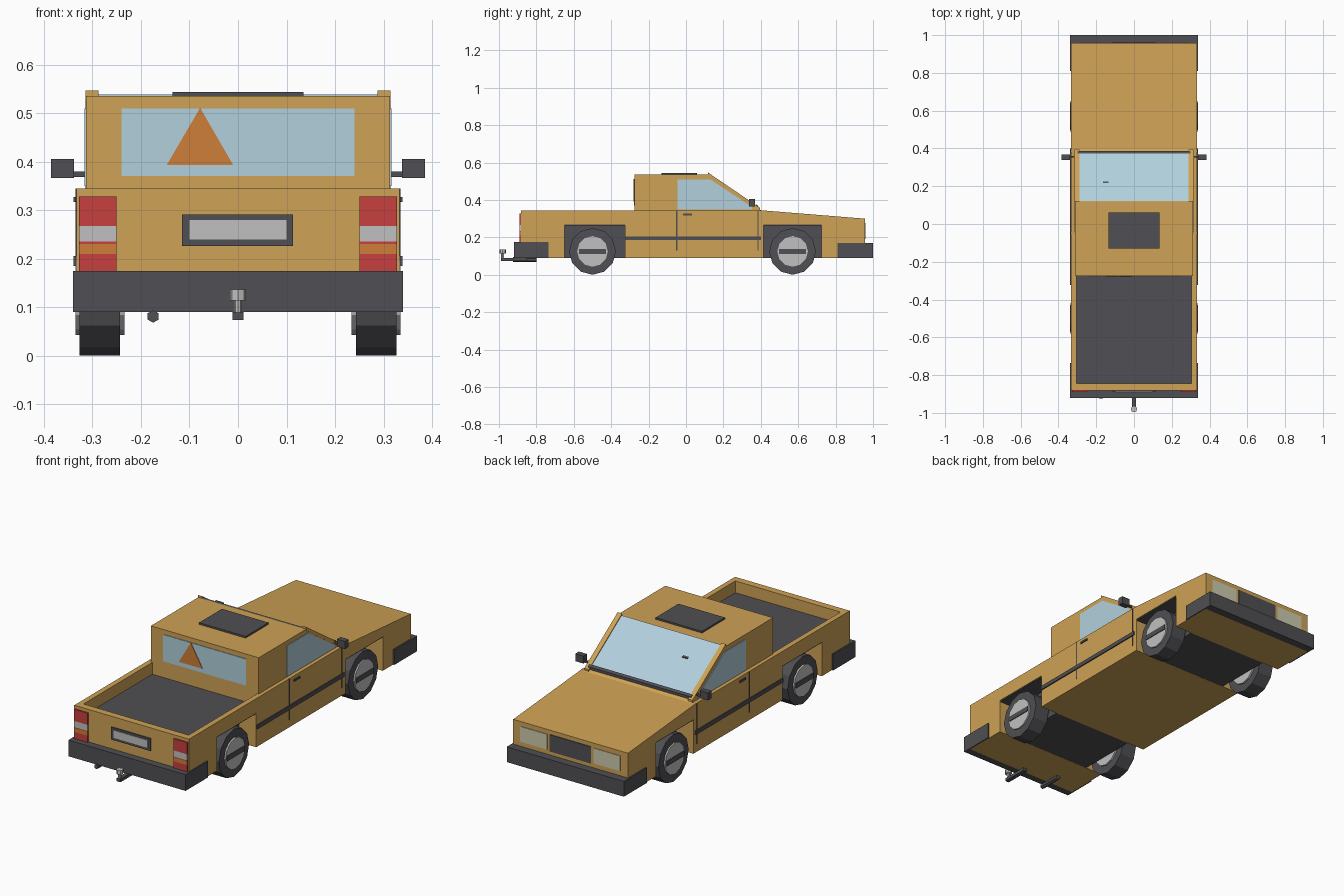
import bpy, bmesh, math

cube = bpy.data.objects.get("Cube")
if cube:
    bpy.data.objects.remove(cube, do_unlink=True)


def material(name, r, g, b):
    m = bpy.data.materials.new(name)
    m.use_nodes = True
    m.diffuse_color = (r, g, b, 1)
    m.node_tree.nodes["Principled BSDF"].inputs["Base Color"].default_value = (r, g, b, 1)
    return m


PAINT = material("ochre paint", .62, .36, .092)
DARK = material("dark plastic", .08, .078, .087)
GLASS = material("pale blue glass", .44, .63, .72)
STEEL = material("light grey", .53, .53, .53)
RED = material("red lamp", .58, .05, .05)
ORANGE = material("orange", .62, .21, .04)
CREAM = material("cream lamp", .6, .6, .42)


def prism(name, pts, axis, a, b, mat):
    """Extrude a 2D outline from a to b: along x (points are y,z), y (x,z) or z (x,y)."""
    i = "xyz".index(axis)
    bm = bmesh.new()
    rings = []
    for d in (a, b):
        ring = []
        for p in pts:
            co = list(p)
            co.insert(i, d)
            ring.append(bm.verts.new(co))
        rings.append(ring)
        bm.faces.new(ring)
    n = len(pts)
    for k in range(n):
        j = (k + 1) % n
        bm.faces.new((rings[0][k], rings[0][j], rings[1][j], rings[1][k]))
    bmesh.ops.recalc_face_normals(bm, faces=bm.faces)
    me = bpy.data.meshes.new(name)
    bm.to_mesh(me)
    bm.free()
    me.materials.append(mat)
    ob = bpy.data.objects.new(name, me)
    bpy.context.collection.objects.link(ob)
    return ob


def box(name, x0, x1, y0, y1, z0, z1, mat):
    return prism(name, [(x0, y0), (x1, y0), (x1, y1), (x0, y1)], "z", z0, z1, mat)


def circle(u, v, r, n=12):
    return [(u + r * math.sin(2 * math.pi * k / n), v - r * math.cos(2 * math.pi * k / n))
            for k in range(n)]


W = .333        # half width of the body
C = .313        # half width of the cab
FLOOR = .09     # underside height
RAIL = .345     # top of the bed and the doors
WELLS = ((-.65, -.325), (.415, .725))
AXLES = (-.5, .57)

# Lower body: side outline with both wheel openings
outline = [(-.882, FLOOR)]
for y0, y1 in WELLS:
    outline += [(y0, FLOOR), (y0, .27), (y1, .27), (y1, FLOOR)]
outline += [(.957, FLOOR), (.957, .30), (.40, RAIL), (-.882, RAIL)]
body = prism("body", outline, "x", -W, W, PAINT)

# Open cargo bed
cutter = box("bed_cutter", -.305, .305, -.845, -.275, .28, .5, PAINT)
cut = body.modifiers.new("bed", "BOOLEAN")
cut.operation = "DIFFERENCE"
cut.solver = "EXACT"
cut.object = cutter
bpy.context.view_layer.objects.active = body
bpy.ops.object.modifier_apply(modifier="bed")
bpy.data.objects.remove(cutter, do_unlink=True)
box("bed_liner", -.304, .304, -.844, -.276, .279, .284, DARK)

# Inner wheel housings
for label, (y0, y1) in zip(("rear", "front"), WELLS):
    box(label + "_wheel_housing", -.233, .233, y0, y1, FLOOR + .001, .268, DARK)
    box(label + "_wheel_housing_top", -W + .003, W - .003, y0, y1, .264, .269, DARK)

# Cab, windscreen and pillars
prism("cab", [(-.275, RAIL - .03), (-.275, .535), (.12, .535), (.40, RAIL), (.40, RAIL - .03)],
      "x", -C, C, PAINT)


def slope_strip(name, x0, x1, y0, y1, lift, mat):
    def z(y):
        return .535 - (y - .12) * .19 / .28
    prism(name, [(y0, z(y0) - .01), (y0, z(y0) + lift), (y1, z(y1) + lift), (y1, z(y1) - .01)],
          "x", x0, x1, mat)


slope_strip("windscreen", -.288, .288, .122, .385, .005, GLASS)
slope_strip("wiper", -.3, .3, .374, .386, .014, DARK)
slope_strip("windscreen_mark", -.165, -.135, .216, .224, .009, DARK)
box("roof_hatch", -.135, .135, -.13, .06, .53, .544, DARK)

# Rear window with warning triangle
box("rear_window", -.24, .24, -.278, -.27, .37, .51, GLASS)
prism("warning_triangle", [(-.147, .393), (-.01, .393), (-.078, .511)], "y", -.281, -.274, ORANGE)

# Tailgate plate
box("plate_frame", -.115, .113, -.888, -.88, .226, .291, DARK)
box("plate", -.1, .1, -.891, -.884, .24, .28, STEEL)

# Grille
box("grille", -.12, .12, .95, .961, .19, .278, DARK)

# Mirrored parts
window = [(-.045, .35), (-.045, .51), (.13, .51), (.352, .363), (.352, .35)]
lamp_bands = ((.175, .21, RED), (.21, .23, ORANGE), (.23, .235, RED), (.235, .267, STEEL), (.267, .328, RED))
for side, s in (("left", 1), ("right", -1)):
    def sbox(name, x0, x1, *rest):
        return box(side + "_" + name, s * x0, s * x1, *rest)

    slope_strip(side + "_pillar", s * .288, s * (C + .001), .118, .395, .01, PAINT)
    prism(side + "_side_window", window, "x", s * (C - .005), s * (C + .003), GLASS)

    # Door gaps, handle and rubbing strip
    sbox("door_gap_rear", W - .005, W + .002, -.053, -.046, .13, RAIL, DARK)
    sbox("door_gap_front", W - .005, W + .002, .382, .388, .13, RAIL, DARK)
    sbox("door_handle", W - .005, W + .006, -.015, .033, .317, .327, DARK)
    sbox("side_strip", W - .005, W + .006, -.323, .40, .185, .206, DARK)

    # Door mirror on a short arm
    sbox("mirror_arm", C - .01, .345, .352, .36, .368, .38, DARK)
    sbox("mirror", .338, .385, .338, .368, .366, .405, DARK)

    # Lamps
    for k, (z0, z1, mat) in enumerate(lamp_bands):
        sbox("tail_lamp_%d" % k, .25, .328, -.89, -.878, z0, z1, mat)
    sbox("headlamp", .135, .29, .95, .96, .195, .275, CREAM)

    # Bumper ends
    sbox("rear_bumper_end", W - .005, .34, -.885, -.735, FLOOR, .175, DARK)
    sbox("front_bumper_end", W - .005, .34, .81, .96, FLOOR, .17, DARK)

    # Wheels with hubs and cross bars
    for label, y in zip(("rear", "front"), AXLES):
        name = side + "_" + label
        prism(name + "_tyre", circle(y, .125, .125), "x", s * .243, s * .327, DARK)
        prism(name + "_hub", circle(y, .125, .082), "x", s * .234, s * .335, STEEL)
        sbox(label + "_hub_bar", .33, .339, y - .072, y + .072, .112, .138, DARK)

# Bumpers
box("rear_bumper", -.34, .34, -.92, -.88, FLOOR, .175, DARK)
box("front_bumper", -.34, .34, .957, 1.0, FLOOR, .17, DARK)

# Tow hitch and exhaust
box("tow_bar", -.011, .011, -.99, -.85, .074, .09, DARK)
prism("tow_stem", circle(0, -.98, .008, 8), "z", .088, .118, STEEL)
prism("tow_ball", circle(0, -.98, .017, 8), "z", .114, .136, STEEL)
prism("exhaust", circle(-.175, .081, .013, 6), "y", -.925, -.8, DARK)
